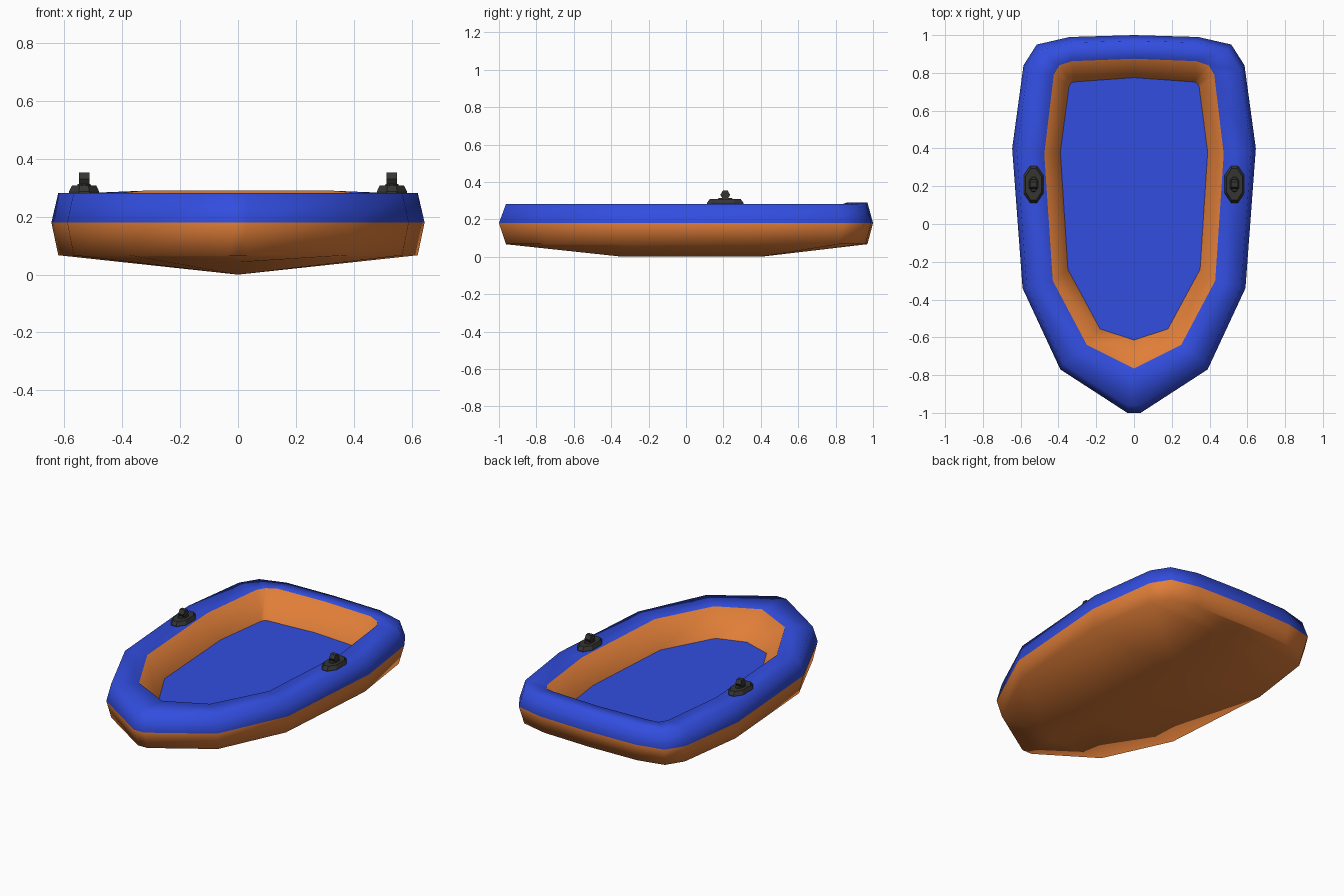
import bpy, bmesh

if "Cube" in bpy.data.objects:
    bpy.data.objects.remove(bpy.data.objects["Cube"])


def material(name, rgb):
    m = bpy.data.materials.new(name)
    m.diffuse_color = (*rgb, 1)
    m.use_nodes = True
    m.node_tree.nodes["Principled BSDF"].inputs["Base Color"].default_value = m.diffuse_color
    return m


BLUE = material("blue", (0.032, 0.075, 0.74))
ORANGE = material("orange", (0.75, 0.21, 0.04))
DARK = material("dark grey", (0.035, 0.035, 0.032))


def finish(bm, name, mats):
    bmesh.ops.recalc_face_normals(bm, faces=bm.faces[:])
    me = bpy.data.meshes.new(name)
    bm.to_mesh(me)
    bm.free()
    ob = bpy.data.objects.new(name, me)
    bpy.context.collection.objects.link(ob)
    for m in mats:
        me.materials.append(m)
    return ob


# Half outlines from bow to stern, in plan
outer = [(0, -1), (.035, -1), (.39, -.77), (.59, -.34), (.645, .40),
         (.585, .84), (.515, .95), (.34, .99), (0, 1)]
rim = [(0, -.765), (0, -.765), (.25, -.64), (.43, -.30), (.475, .37),
       (.425, .79), (.395, .84), (.33, .862), (0, .875)]
floor = [(0, -.615), (0, -.615), (.18, -.555), (.35, -.24), (.39, .38),
         (.345, .725), (.335, .745), (.32, .752), (0, .775)]


def keel_z(y):
    return .067 * max(0, (-.34 - y) / .625, (y - .4) / .57)


def top_z(i):
    return .29 if i >= 7 else .283


def edge(p):
    return p[0] * .963, p[1] * (.962 if p[1] < 0 else .97)


# Hull: rings from keel over the tube down to the floor
keel = [(0, edge(p)[1], keel_z(edge(p)[1])) for p in outer]
keel[3], keel[4] = (0, -.34, 0), (0, .40, 0)
halves = [
    keel,
    [(*edge(p), .067) for p in outer],
    [(*p, .18) for p in outer],
    [(*edge(p), top_z(i)) for i, p in enumerate(outer)],
    [(*p, top_z(i)) for i, p in enumerate(rim)],
    [(*p, .13) for p in floor],
]
band_colour = [1, 1, 0, 0, 1]
bm = bmesh.new()
rings = []
for h in halves:
    full = h + [(-x, y, z) for x, y, z in h[-2:0:-1]]
    rings.append([bm.verts.new(p) for p in full])
n = len(rings[0])
for a, b, c in zip(rings, rings[1:], band_colour):
    for i in range(n):
        j = (i + 1) % n
        f = bm.faces.new((a[i], a[j], b[j], b[i]))
        f.material_index = c
        f.smooth = True
f = bm.faces.new(rings[-1])
f.material_index = 0
bmesh.ops.remove_doubles(bm, verts=bm.verts[:], dist=.0005)
for f in bm.faces:
    if all(abs(v.co.z - .13) < 1e-4 for v in f.verts):
        for e in f.edges:
            e.smooth = False
finish(bm, "boat_hull", [BLUE, ORANGE])


# Oar mounts: tapered octagonal base, collar and hexagonal knob
def loft(bm, levels):
    """Octagonal stack; level = (half width, half length, z)."""
    rs = []
    for w, l, z in levels:
        q = [(w * .35, l), (w, l * .5), (w, -l * .5), (w * .35, -l)]
        q += [(-x, y) for x, y in reversed(q)]
        rs.append([bm.verts.new((x, y, z)) for x, y in q])
    for a, b in zip(rs, rs[1:]):
        for i in range(8):
            j = (i + 1) % 8
            bm.faces.new((a[i], a[j], b[j], b[i]))
    bm.faces.new(rs[0])
    bm.faces.new(rs[-1])


for side, sx in (("left", -1), ("right", 1)):
    bm = bmesh.new()
    loft(bm, [(.052, .098, .275), (.052, .098, .287), (.042, .083, .308)])
    loft(bm, [(.026, .045, .30), (.022, .036, .313)])
    base = finish(bm, side + "_oar_mount", [DARK])
    base.location = (sx * .532, .21, 0)
    bpy.ops.mesh.primitive_cylinder_add(
        vertices=6, radius=.026, depth=.036,
        location=(sx * .532, .21, .331), rotation=(0, 1.5708, 0))
    knob = bpy.context.object
    knob.name = side + "_oar_knob"
    knob.data.materials.append(DARK)
